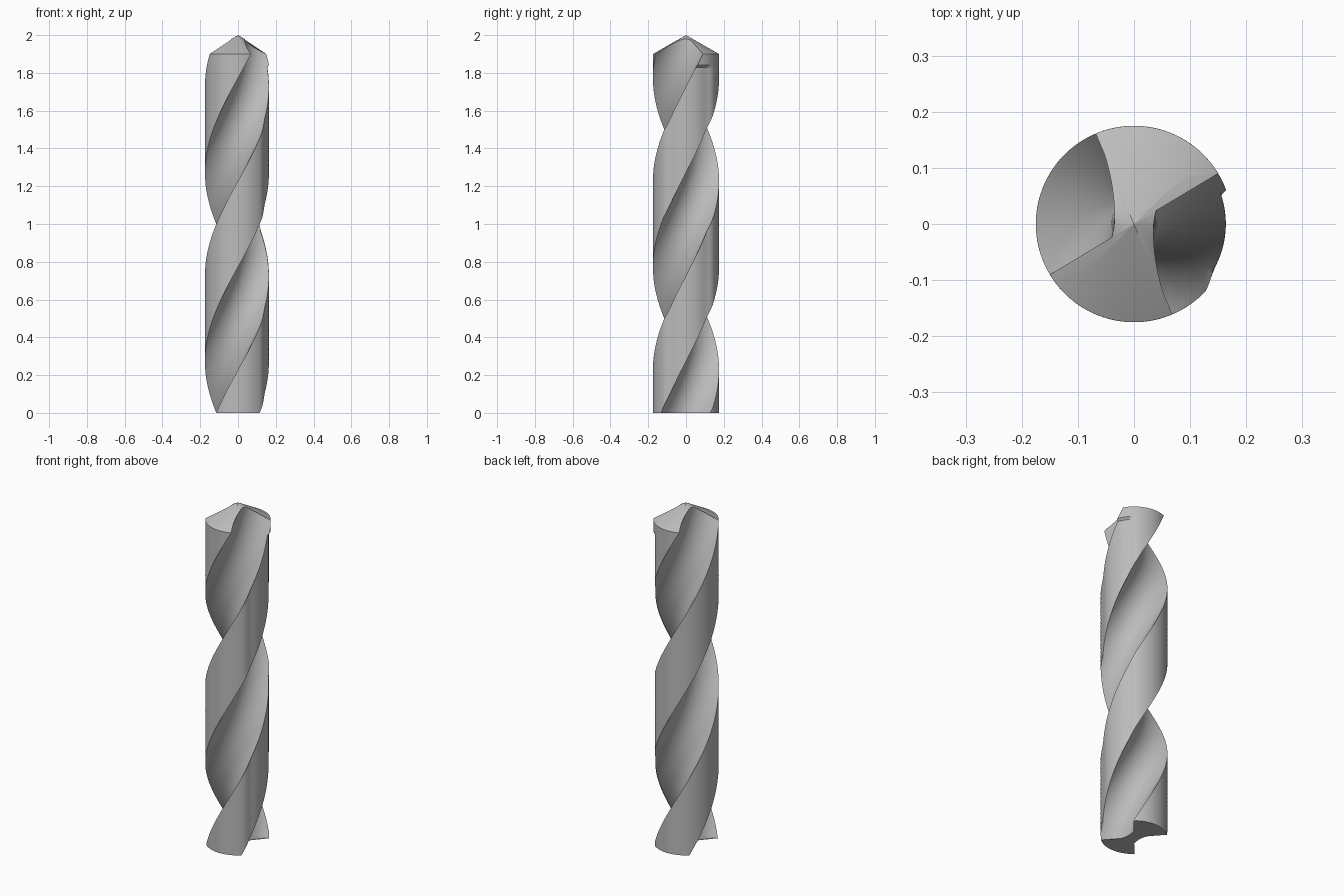
import bpy, bmesh, math
from math import pi, sin, cos, atan2, hypot, radians

cube = bpy.data.objects.get("Cube")
if cube:
    bpy.data.objects.remove(cube, do_unlink=True)

RADIUS = 0.175      # outer radius of the bit
HEIGHT = 2.0
TIP = 0.1           # height of the conical point
TWIST = pi          # radians of helix per unit height
CORNER = radians(49)  # half angle taken by each flute
WEB = 0.035         # half thickness of the core between the flutes
RINGS = 160
FLUTE_STEPS, LAND_STEPS = 26, 18

steel = bpy.data.materials.new("steel grey")
steel.use_nodes = True
colour = (0.5, 0.5, 0.5, 1)
steel.diffuse_color = colour
steel.node_tree.nodes["Principled BSDF"].inputs["Base Color"].default_value = colour


def half_section():
    """Polar points (angle, radius, on_land) of one flute and the land after it."""
    cx, cy = RADIUS * cos(CORNER), RADIUS * sin(CORNER)
    # circle through both land corners and the web point
    centre = (RADIUS ** 2 - WEB ** 2) / (2 * (cx - WEB))
    r = centre - WEB
    start = atan2(cy, cx - centre)
    points = []
    for i in range(FLUTE_STEPS):
        a = 2 * pi - start + (2 * start - 2 * pi) * i / FLUTE_STEPS
        x, y = centre + r * cos(a), r * sin(a)
        points.append((atan2(y, x), hypot(x, y), i == 0))
    for i in range(LAND_STEPS):
        a = CORNER + (pi - 2 * CORNER) * i / LAND_STEPS
        points.append((a, RADIUS, True))
    return points


def wear(angle, z):
    """Slight wear of the lands on the +x side, below the point."""
    if z > HEIGHT - 1.7 * TIP:
        return 1.0
    off = abs((angle - radians(5) + pi) % (2 * pi) - pi)
    fade = min(1.0, max(0.0, (radians(48) - off) / radians(12)))
    return 1.0 - 0.065 * fade


half = half_section()
section = half + [(a + pi, r, land) for a, r, land in half]

# Twisted fluted body, its last ring lying on the cone of the point
bm = bmesh.new()
rings = []
for k in range(RINGS + 1):
    ring = []
    for a, r, land in section:
        z = (HEIGHT - TIP * r / RADIUS) * k / RINGS
        angle = a + TWIST * z
        radius = r * wear(angle, z) if land else r
        ring.append(bm.verts.new((radius * cos(angle), radius * sin(angle), z)))
    rings.append(ring)

count = len(section)
for low, high in zip(rings, rings[1:]):
    for i in range(count):
        j = (i + 1) % count
        bm.faces.new((low[i], low[j], high[j], high[i]))

# Flat base and conical point
base = bm.verts.new((0, 0, 0))
tip = bm.verts.new((0, 0, HEIGHT))
for i in range(count):
    j = (i + 1) % count
    bm.faces.new((base, rings[0][j], rings[0][i]))
    bm.faces.new((tip, rings[-1][i], rings[-1][j]))
bmesh.ops.recalc_face_normals(bm, faces=bm.faces)

mesh = bpy.data.meshes.new("drill_bit")
bm.to_mesh(mesh)
bm.free()
mesh.materials.append(steel)
drill = bpy.data.objects.new("drill_bit", mesh)
bpy.context.collection.objects.link(drill)

bpy.ops.object.select_all(action='DESELECT')
drill.select_set(True)
bpy.context.view_layer.objects.active = drill
bpy.ops.object.shade_smooth_by_angle(angle=radians(30))
